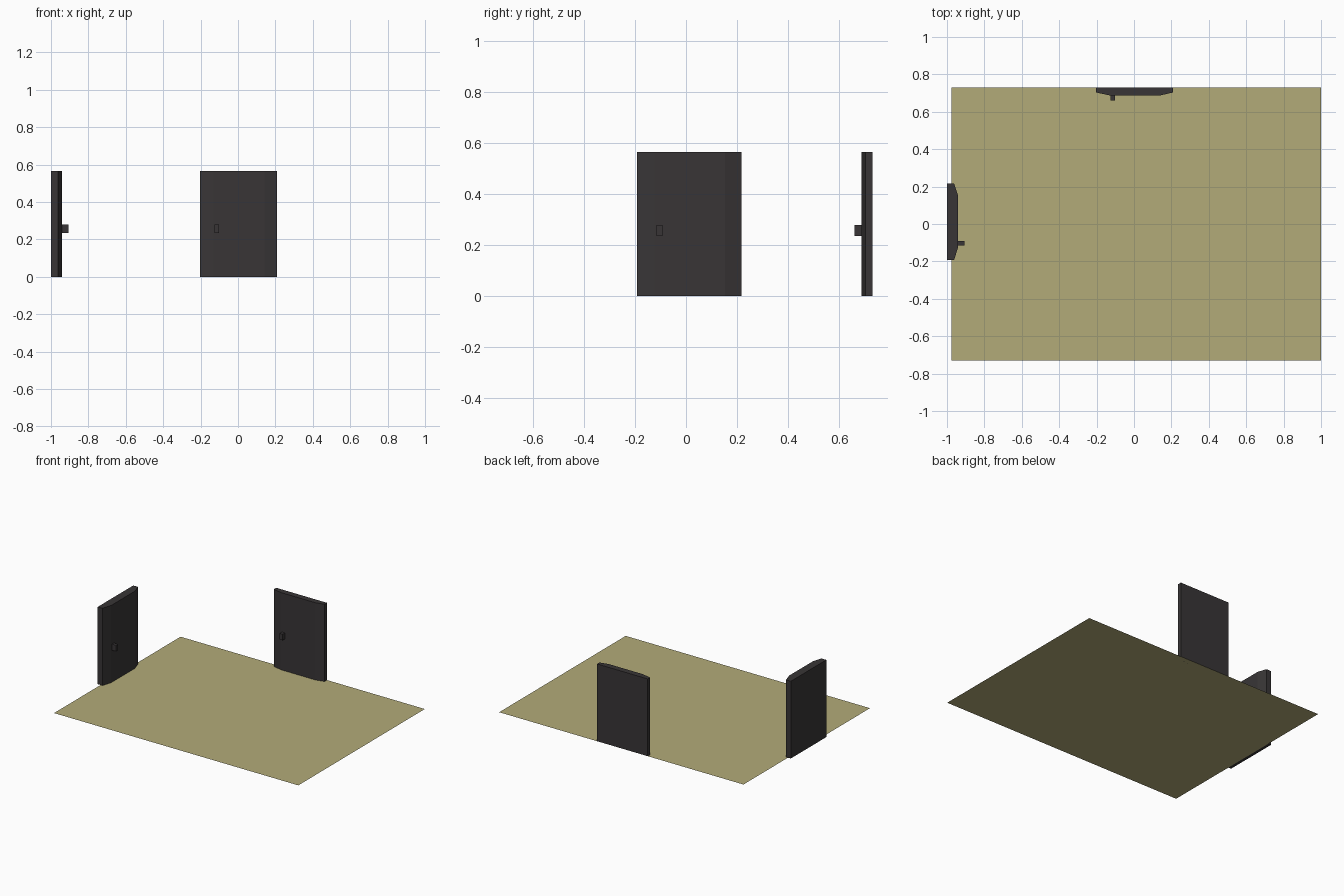
import bpy, bmesh

if "Cube" in bpy.data.objects:
    bpy.data.objects.remove(bpy.data.objects["Cube"])

def material(name, color):
    m = bpy.data.materials.new(name)
    m.diffuse_color = color
    m.use_nodes = True
    m.node_tree.nodes["Principled BSDF"].inputs["Base Color"].default_value = m.diffuse_color
    return m

dark = material("dark_paint", (0.04, 0.036, 0.037, 1))
tan = material("tan_floor", (0.45, 0.41, 0.19, 1))

def prism(name, outline, z0, z1, mat):
    """Extrude an xy outline from z0 to z1; z0 == z1 gives a flat sheet."""
    bm = bmesh.new()
    face = bm.faces.new([bm.verts.new((x, y, z0)) for x, y in outline])
    if z1 > z0:
        ext = bmesh.ops.extrude_face_region(bm, geom=[face])
        verts = [v for v in ext["geom"] if isinstance(v, bmesh.types.BMVert)]
        bmesh.ops.translate(bm, vec=(0, 0, z1 - z0), verts=verts)
        bmesh.ops.recalc_face_normals(bm, faces=bm.faces)
    else:
        bm.normal_update()
        if face.normal.z < 0:
            face.normal_flip()
    me = bpy.data.meshes.new(name)
    bm.to_mesh(me)
    bm.free()
    me.materials.append(mat)
    ob = bpy.data.objects.new(name, me)
    bpy.context.collection.objects.link(ob)
    return ob

def door(name, place, depth, rim, reach):
    """Door slab with chamfered vertical edges and a small handle.
    place maps (along the wall, distance from the wall) to xy."""
    slab = [(-0.205, 0), (0.205, 0), (0.205, rim), (0.14, depth),
            (-0.135, depth), (-0.205, rim)]
    prism(name, [place(*p) for p in slab], 0, 0.565, dark)
    handle = [(-0.128, depth - 0.005), (-0.104, depth - 0.005),
              (-0.104, reach), (-0.128, reach)]
    prism(name + "_handle", [place(*p) for p in handle], 0.235, 0.279, dark)

# Floor sheet
prism("floor", [(-0.977, -0.731), (1, -0.731), (1, 0.731), (-0.977, 0.731)], 0, 0, tan)

# Doors on the back and left walls
door("back_door", lambda a, d: (a + 0.003, 0.731 - d), 0.043, 0.028, 0.071)
door("left_door", lambda a, d: (-1 + d, a + 0.012), 0.06, 0.038, 0.095)
